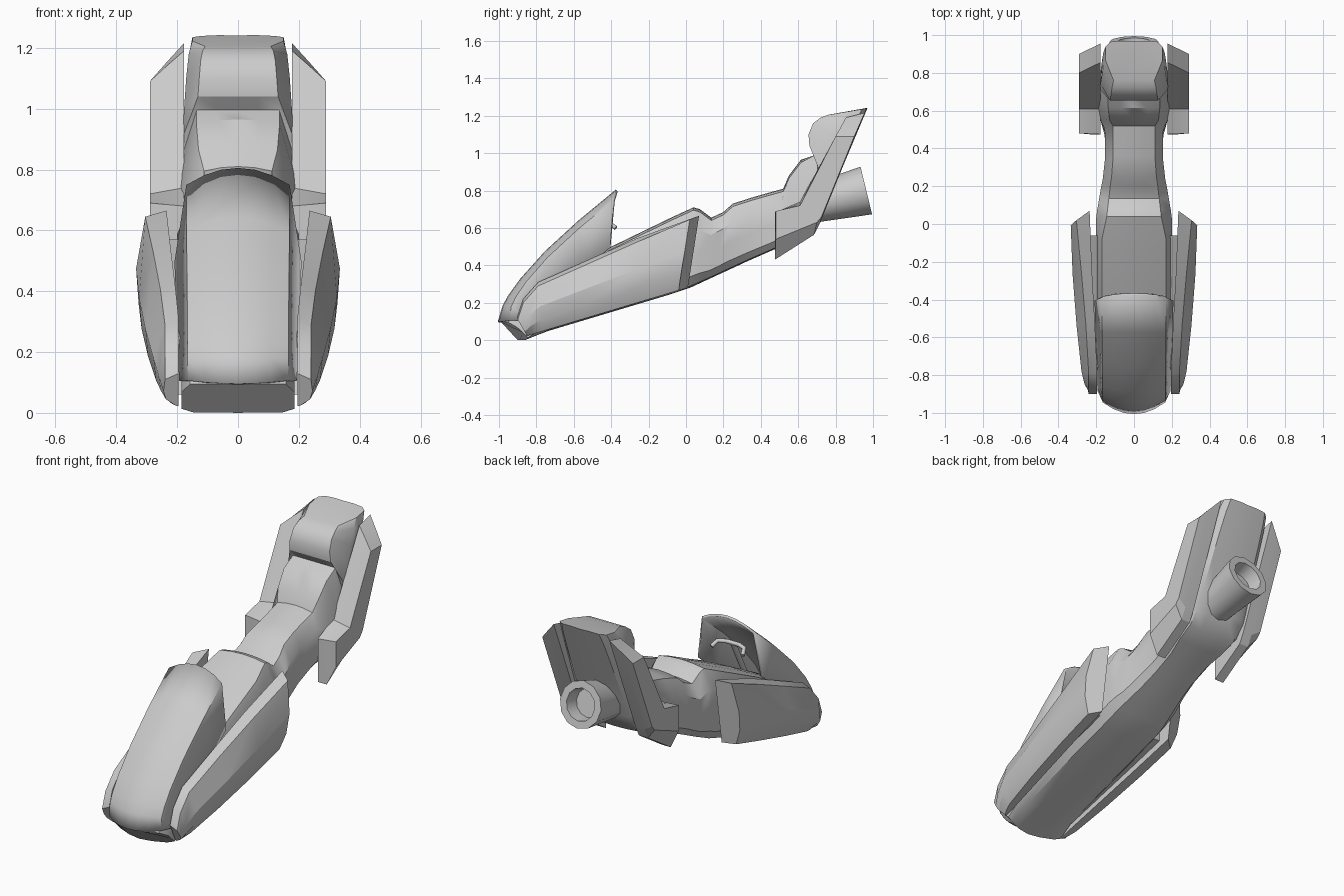
import bpy, bmesh, math
from mathutils import Vector

if "Cube" in bpy.data.objects:
    bpy.data.objects.remove(bpy.data.objects["Cube"])


def lerp(a, b, t):
    return a + (b - a) * t


def on_line(line, y):
    # height of a polyline at y
    for (y0, z0), (y1, z1) in zip(line, line[1:]):
        if y <= y1:
            break
    return lerp(z0, z1, (y - y0) / (y1 - y0))


def finish(name, bm, angle, mirror):
    bmesh.ops.recalc_face_normals(bm, faces=bm.faces)
    me = bpy.data.meshes.new(name)
    bm.to_mesh(me)
    bm.free()
    ob = bpy.data.objects.new(name, me)
    bpy.context.collection.objects.link(ob)
    bpy.ops.object.select_all(action='DESELECT')
    ob.select_set(True)
    bpy.context.view_layer.objects.active = ob
    bpy.ops.object.shade_smooth_by_angle(angle=math.radians(angle))
    if mirror:
        ob.modifiers.new("mirror", 'MIRROR').use_mirror_merge = False
    return ob


def loft(name, rings, closed=True, angle=30, mirror=False):
    bm = bmesh.new()
    rows = [[bm.verts.new(p) for p in r] for r in rings]
    n = len(rows[0])
    for a, b in zip(rows, rows[1:]):
        for i in range(n if closed else n - 1):
            j = (i + 1) % n
            bm.faces.new((a[i], a[j], b[j], b[i]))
    if closed:
        bm.faces.new(rows[0])
        bm.faces.new(rows[-1])
    return finish(name, bm, angle, mirror)


def flip(points):
    return [(-x, y, z) for x, y, z in points]


# Hull with tank, seat and tail: belly y, top y, top z, half width
belly = [(-.9, 0), (0, .27), (.4, .455), (.69, .575), (.97, 1.24)]
stations = [
    (-.9, -1, .095, .185), (-.72, -.87, .25, .187), (-.3, -.4, .5, .2),
    (-.08, -.08, .655, .2), (.02, .04, .71, .2), (.07, .075, .7, .195),
    (.12, .135, .655, .185), (.17, .2, .685, .175), (.22, .25, .73, .165),
    (.33, .36, .765, .153), (.46, .52, .81, .155), (.56, .55, .88, .18),
    (.66, .615, .965, .19), (.715, .69, .99, .19), (.73, .695, .995, .188),
    (.77, .66, 1.04, .183), (.83, .655, 1.1, .177), (.89, .68, 1.16, .17),
    (.94, .72, 1.19, .162), (.97, .76, 1.205, .15)]
rings = []
for yb, yt, zt, w in stations:
    zb = on_line(belly, yb)
    wt = w * (.85 if yt < -.05 else .72)
    shoulder = .72 if yb < .5 else .5
    drop = .015 if -.9 < yb < .7 else 0
    sweep = .07 if yb == -.9 else 0

    def pt(x, k, dz=0):
        return (x, lerp(yb, yt, k) + sweep * (x / w) ** 2, lerp(zb, zt, k) + dz)
    half = [pt(w * .4, 0, .002), pt(w * .8, .02), pt(w, .14), pt(w, lerp(.14, shoulder, .5)),
            pt(w, shoulder), pt(wt, 1, -drop), pt(wt / 2, 1, -drop / 4)]
    rings.append([pt(0, 0)] + half + [pt(0, 1)] + flip(half[::-1]))
loft("hull", rings, angle=32)

# Front cowl shell: rounded top between two edges, flat sides, open towards the rider
crown = [(-1, .095), (-.975, .18), (-.945, .235), (-.88, .325), (-.75, .47), (-.57, .635), (-.37, .8)]
rows = []
for cy, cz in crown:
    t = (cy + 1) / .63
    s = math.sqrt(t)
    edge_y, edge_z = cy + lerp(.06, -.015, s), cz + lerp(.01, -.055, s)
    we = lerp(.16, .166, t)

    def top(k):
        return (we * k, lerp(cy, edge_y, k * k), lerp(cz, edge_z, k * k))
    half = [(lerp(.187, .202, t), lerp(-.88, -.405, t), lerp(.105, .495, t)),
            top(1), top(.66), top(.33)]
    rows.append(half + [top(0)] + flip(half[::-1]))
cowl = loft("front_cowl", rows, closed=False, angle=32)
sol = cowl.modifiers.new("thickness", 'SOLIDIFY')
sol.thickness, sol.offset = .014, 0

# Side pods: belly y, top y, top z, widest x, top edge x; last section has a slanted back
pods = [(-.85, -.9, .11, .245, .24), (-.82, -.87, .2, .262, .24), (-.77, -.79, .29, .278, .24),
        (-.55, -.53, .405, .304, .255), (-.28, -.26, .525, .325, .278), (-.04, .02, .645, .335, .305)]
rings = []
for yb, yt, zt, xm, xt in pods:
    zb = on_line(belly, yb) + .008
    slant = .05 if yb == -.04 else 0
    inside = lerp(.195, .235, max(0, (yb + .77) / .73))

    def at(x, k, dy=0, dz=0):
        return (x, lerp(yb, yt, k) + dy, lerp(zb, zt, k) + dz)
    rings.append([at(inside, 0, slant, slant * .3), at(xm - .042, 0), at(xm - .008, .25),
                  at(xm, .55), at(xt, 1), at(inside, 1, slant, .02)])
loft("side_pod", rings, angle=25, mirror=True)

# Pod mounts filling the gap beside the hull
mount = [(-.82, .06), (-.76, .25), (-.06, .57), (-.06, .3)]
loft("pod_mount", [[(x + dx * (y > -.5), y, z) for y, z in mount]
                   for x, dx in ((.17, 0), (.205, .035))], mirror=True)

# Rear side panels: inner outline, outer outline and a crease between them
inner = [(.475, .68), (.61, .74), (.855, 1.19), (.955, 1.215), (.716, .625), (.684, .563), (.475, .43)]
outer = [(.48, .69), (.61, .72), (.8, 1.09), (.9, 1.09), (.725, .66), (.7, .63), (.48, .54)]
crease = [(lerp(a[0], b[0], t), lerp(a[1], b[1], t)) for a, b, t in
          zip(inner, outer, [.5] * 4 + [0] * 3)]
loft("rear_panel", [[(x, y, z) for y, z in line] for x, line in
                    ((.178, inner), (.235, crease), (.29, outer))], angle=15, mirror=True)

# Thruster: flared hollow nozzle
turn = Vector((0, .972, .235)).to_track_quat('Z', 'Y')
tip = Vector((0, .964, .8))
loft("thruster", [[tip + turn @ Vector((r * math.cos(math.tau * i / 12), r * math.sin(math.tau * i / 12), d))
                   for i in range(12)]
                  for r, d in ((.1, -.33), (.131, 0), (.09, 0), (.08, -.08))])


# Handlebar tubes
def tube(name, pts, r):
    cu = bpy.data.curves.new(name, 'CURVE')
    cu.dimensions, cu.bevel_depth, cu.bevel_resolution, cu.use_fill_caps = '3D', r, 2, True
    sp = cu.splines.new('POLY')
    sp.points.add(len(pts) - 1)
    for p, co in zip(sp.points, pts):
        p.co = (*co, 1)
    bpy.context.collection.objects.link(bpy.data.objects.new(name, cu))


grip = [(.1, -.375, .6), (.085, -.41, .625), (.04, -.43, .625)]
tube("handlebar", flip(grip) + grip[::-1], .012)
tube("handlebar_stem", [(0, -.43, .625), (0, -.53, .43)], .015)
